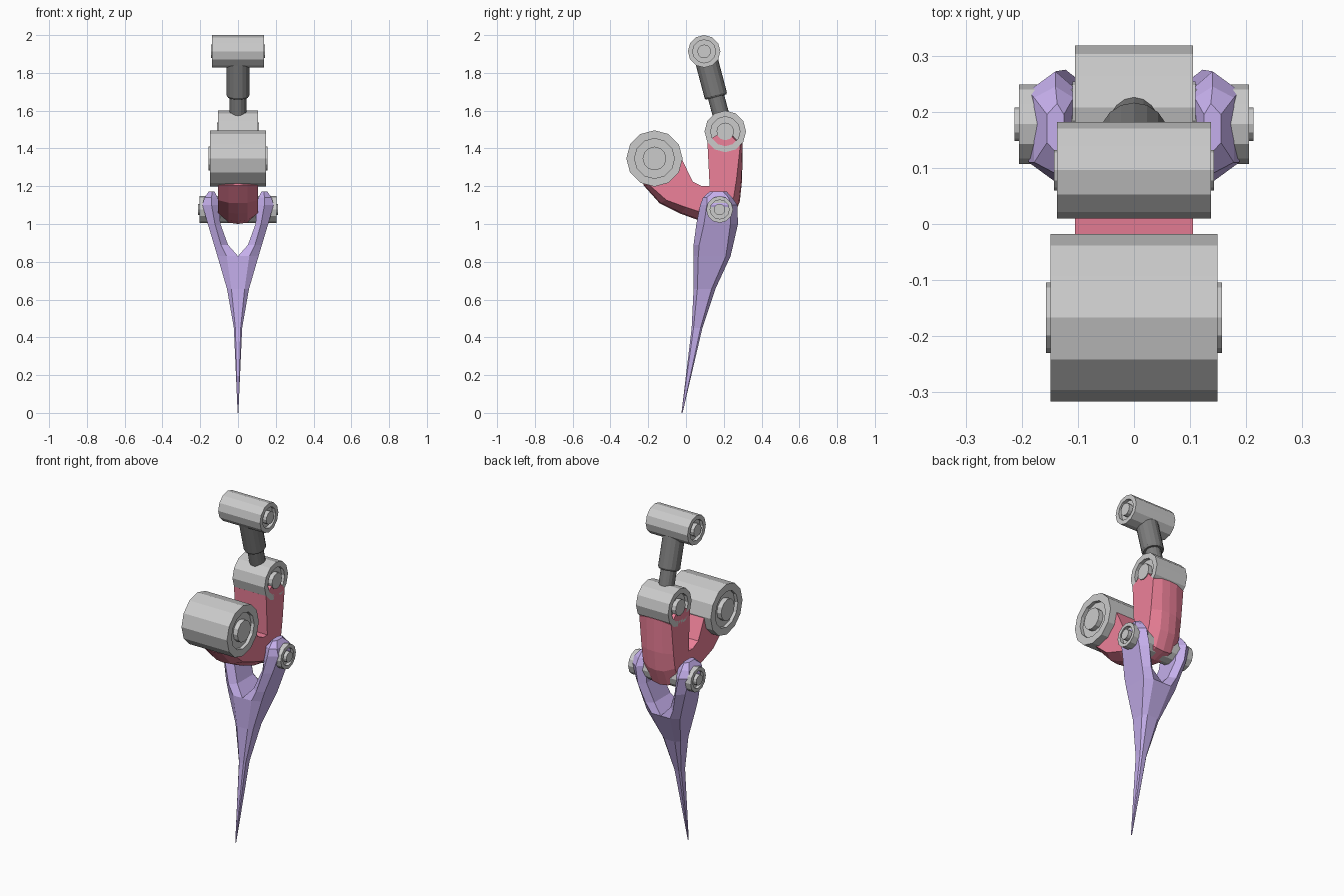
import bpy, bmesh, math
from mathutils import Vector, Quaternion

if "Cube" in bpy.data.objects:
    bpy.data.objects.remove(bpy.data.objects["Cube"])


def paint(ob, name, rgb):
    m = bpy.data.materials.new(name)
    m.diffuse_color = (*rgb, 1)
    m.use_nodes = True
    m.node_tree.nodes["Principled BSDF"].inputs["Base Color"].default_value = m.diffuse_color
    ob.data.materials.append(m)


def loft(name, rings, mirror=False):
    """Skin a list of equal-length point rings and cap both ends."""
    bm = bmesh.new()
    vs = [[bm.verts.new(p) for p in r] for r in rings]
    n = len(rings[0])
    for a, b in zip(vs, vs[1:]):
        for i in range(n):
            j = (i + 1) % n
            bm.faces.new((a[i], a[j], b[j], b[i]))
    bm.faces.new(vs[0][::-1])
    bm.faces.new(vs[-1])
    if mirror:
        # open the centre plane so both halves weld into one skin
        mid = [f for f in bm.faces if all(abs(v.co.x) < 1e-5 for v in f.verts)]
        bmesh.ops.delete(bm, geom=mid, context='FACES')
        dup = bmesh.ops.duplicate(bm, geom=bm.verts[:] + bm.edges[:] + bm.faces[:])
        for v in dup['geom']:
            if isinstance(v, bmesh.types.BMVert):
                v.co.x *= -1
    bmesh.ops.remove_doubles(bm, verts=bm.verts[:], dist=1e-4)
    bmesh.ops.recalc_face_normals(bm, faces=bm.faces[:])
    me = bpy.data.meshes.new(name)
    bm.to_mesh(me)
    bm.free()
    ob = bpy.data.objects.new(name, me)
    bpy.context.collection.objects.link(ob)
    return ob


def drum(name, y, z, r, half, hub):
    """Sideways 12-sided drum with a recessed ring and raised hub at each end."""
    deep = half - 0.02
    side = [(hub, 0.001), (hub, r * .42), (deep, r * .42),
            (deep, r * .71), (half, r * .71), (half, r)]
    prof = [(-x, q) for x, q in side] + side[::-1]
    return loft(name, [[(x, y + q * math.sin(k * math.pi / 6), z + q * math.cos(k * math.pi / 6))
                        for k in range(12)] for x, q in prof])


# Joint drums and the fork pin
drum("top_joint", 0.096, 1.914, 0.086, 0.137, 0.143)
drum("middle_joint", 0.208, 1.49, 0.11, 0.105, 0.11)
drum("large_joint", -0.167, 1.347, 0.149, 0.149, 0.157)
drum("fork_pin", 0.178, 1.077, 0.071, 0.205, 0.213)

# Telescoping piston between the upper joints
a, b = Vector((0, 0.096, 1.914)), Vector((0, 0.208, 1.49))
turn = (b - a).to_track_quat('Z', 'Y')
steps = [(0.0, .061), (0.24, .061), (0.25, .055), (0.25, .044), (0.43, .044)]
piston = loft("piston", [[a + turn @ Vector((r * math.cos(k * math.pi / 8), r * math.sin(k * math.pi / 8), d))
                          for k in range(16)] for d, r in steps])
paint(piston, "black", (0.2, 0.2, 0.2))

# Red V bracket: side outline plus an inset amount, bevelled towards both flanks
outline = [(-0.22, 1.29, 0), (-0.225, 1.205, .03), (-0.14, 1.11, .04), (-0.03, 1.055, .045),
           (0.08, 1.015, .045), (0.17, 1.0, .05), (0.245, 1.02, .05), (0.285, 1.12, .04),
           (0.297, 1.235, .03), (0.3, 1.43, .02), (0.21, 1.5, 0), (0.113, 1.44, 0),
           (0.122, 1.26, 0), (0.125, 1.2, 0), (0.085, 1.2, 0), (0.035, 1.225, 0),
           (-0.02, 1.34, 0), (-0.13, 1.38, 0)]
focus = Vector((0.13, 1.23))


def flank(x, amount):
    ring = []
    for y, z, k in outline:
        p = Vector((y, z))
        d = (focus - p).normalized() * k * amount
        ring.append((x, y + d.x, z + d.y))
    return ring


bracket = loft("v_bracket", [flank(-.105, 1), flank(-.05, .15), flank(0, 0),
                             flank(.05, .15), flank(.105, 1)])
paint(bracket, "red", (0.85, 0.22, 0.32))

# Purple forked spike: z, inner x, ridge x, outer x, front y, back y, edge bevel
levels = [(1.172, .125, .137, .155, .125, .215, .02),
          (1.14, .108, .14, .178, .09, .245, .02),
          (1.10, .1, .14, .188, .075, .272, .035),
          (1.00, .093, .122, .16, .055, .275, .04),
          (0.89, .053, .09, .127, .04, .25, .03),
          (0.83, 0, .06, .109, .04, .236, .025),
          (0.655, 0, .035, .058, .04, .155, .02),
          (0.45, 0, .014, .022, .03, .087, .01),
          (0.0, 0, .001, .002, -.024, -.018, .001)]
rings = []
for z, xi, xm, xo, yf, yb, c in levels:
    ci = c if xi else 0
    rings.append([(xi, yf + ci, z), (xm, yf, z), (xo, yf + c, z),
                  (xo, yb - c, z), (xm, yb, z), (xi, yb - ci, z)])
spike = loft("forked_spike", rings, mirror=True)
paint(spike, "purple", (0.56, 0.43, 0.84))
